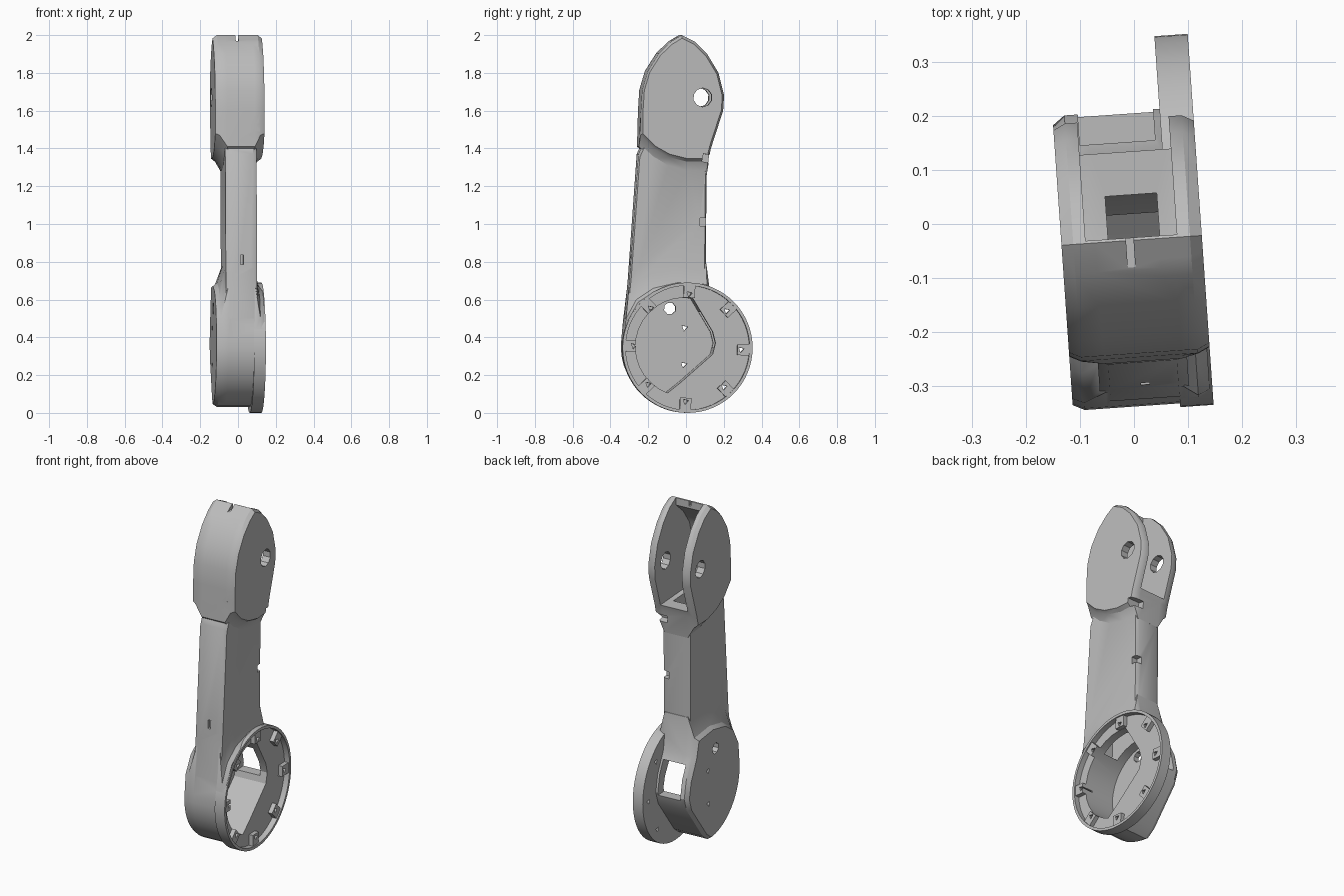
import bpy, bmesh, math
from mathutils import Matrix, Vector

if "Cube" in bpy.data.objects:
    bpy.data.objects.remove(bpy.data.objects["Cube"], do_unlink=True)

grey = bpy.data.materials.new("plain grey")
grey.use_nodes = True
grey.diffuse_color = (0.5, 0.5, 0.5, 1)
grey.node_tree.nodes["Principled BSDF"].inputs["Base Color"].default_value = (0.5, 0.5, 0.5, 1)


def finish(name, bm):
    bmesh.ops.recalc_face_normals(bm, faces=bm.faces)
    me = bpy.data.meshes.new(name)
    bm.to_mesh(me)
    bm.free()
    me.materials.append(grey)
    ob = bpy.data.objects.new(name, me)
    bpy.context.collection.objects.link(ob)
    return ob


def loft(name, sections):
    """Skin a list of (x, [(y, z), ...]) outlines and cap both ends."""
    bm = bmesh.new()
    rings = [[bm.verts.new((x, y, z)) for y, z in pts] for x, pts in sections]
    n = len(rings[0])
    for a, b in zip(rings, rings[1:]):
        for i in range(n):
            j = (i + 1) % n
            bm.faces.new((a[i], a[j], b[j], b[i]))
    bm.faces.new(rings[0])
    bm.faces.new(rings[-1])
    return finish(name, bm)


def prism(name, pts, x0, x1):
    return loft(name, [(x0, pts), (x1, pts)])


def circle(y, z, r, n, start=0.0):
    return [(y + r * math.cos(start + math.tau * i / n),
             z + r * math.sin(start + math.tau * i / n)) for i in range(n)]


def arc(y, z, r, a0, a1, n):
    angles = [math.radians(a0 + (a1 - a0) * i / (n - 1)) for i in range(n)]
    return [(y + r * math.cos(a), z + r * math.sin(a)) for a in angles]


def box(name, centre, size, angle=0.0):
    bm = bmesh.new()
    bmesh.ops.create_cube(bm, size=1)
    bm.transform(Matrix.Translation(centre) @ Matrix.Rotation(angle, 4, 'X')
                 @ Matrix.Diagonal((*size, 1)))
    return finish(name, bm)


def shrink(pts, s):
    cy = sum(p[0] for p in pts) / len(pts)
    cz = sum(p[1] for p in pts) / len(pts)
    return [(cy + (y - cy) * s, cz + (z - cz) * s) for y, z in pts]


def combine(target, other, operation):
    mod = target.modifiers.new("bool", 'BOOLEAN')
    mod.operation, mod.object, mod.solver = operation, other, 'EXACT'
    bpy.context.view_layer.objects.active = target
    bpy.ops.object.modifier_apply(modifier=mod.name)
    bpy.data.objects.remove(other, do_unlink=True)


def bulge(name, face, base, x0, x1):
    """Wide body with softened rims that slopes down into the neck."""
    return loft(name, [(x0, shrink(face, 0.95)), (x0 + 0.022, face), (-0.074, base),
                       (0.072, base), (x1 - 0.022, face), (x1, shrink(face, 0.95))])


# Neck with bevelled edges
neck = [(-0.235, 1.42), (-0.257, 1.37), (-0.305, 0.70), (-0.325, 0.50), (-0.1, 0.48),
        (0.05, 0.55), (0.10, 0.68), (0.105, 1.28), (0.10, 1.42)]
arm = loft("arm_body", [(-0.085, shrink(neck, 0.96)), (-0.066, neck),
                        (0.062, neck), (0.081, shrink(neck, 0.96))])

# Upper head
crown = [(0.105, 1.9), (0.04, 1.965), (-0.03, 2.0), (-0.085, 1.967), (-0.15, 1.905),
         (-0.21, 1.81), (-0.24, 1.71), (-0.247, 1.6)]
back = [(0.125, 1.40), (0.19, 1.6), (0.195, 1.68), (0.165, 1.8)]
head_face = crown + [(-0.248, 1.47), (-0.18, 1.40), (-0.1, 1.355), (0, 1.33), (0.108, 1.33)] + back
head_base = crown + [(-0.255, 1.41), (-0.18, 1.34), (-0.1, 1.29), (0, 1.265), (0.105, 1.26)] + back
combine(arm, bulge("head", head_face, head_base, -0.137, 0.124), 'UNION')

# Lower housing
bowl = arc(-0.02, 0.35, 0.318, 172, 268, 12) + [
    (0.02, 0.07), (0.185, 0.285), (0.21, 0.36), (0.19, 0.46), (0.13, 0.58)]
house_face = bowl + [(0.104, 0.68), (-0.05, 0.69), (-0.18, 0.66), (-0.27, 0.60), (-0.325, 0.50)]
house_base = bowl + [(0.103, 0.79), (-0.05, 0.81), (-0.18, 0.79), (-0.25, 0.75), (-0.308, 0.66)]
combine(arm, bulge("housing", house_face, house_base, -0.137, 0.119), 'UNION')

# Mounting disc, recess and screw bosses
C = 0.345
combine(arm, prism("disc", circle(0, C, 0.345, 64), 0.062, 0.124), 'UNION')
combine(arm, prism("recess", circle(0, C, 0.329, 64), 0.092, 0.3), 'DIFFERENCE')
boss_angles = [math.radians(45 * i - 2) for i in range(8)]
for a in boss_angles:
    boss = box("boss", (0.099, 0.3 * math.cos(a), C + 0.3 * math.sin(a)), (0.036, 0.07, 0.06), a)
    combine(arm, boss, 'UNION')

# Motor chamber and its rear window
chamber = arc(-0.015, 0.35, 0.26, 80, 250, 16) + [
    (-0.03, 0.165), (0.135, 0.31), (0.15, 0.37), (0.135, 0.43)]
combine(arm, prism("chamber", chamber, -0.105, 0.3), 'DIFFERENCE')
combine(arm, box("window", (-0.02, 0.24, 0.44), (0.14, 0.4, 0.19)), 'DIFFERENCE')

# Fork opening in the head, and the channel down the neck
fork = [(-0.025, 2.1), (-0.025, 1.955), (-0.1, 1.89), (-0.165, 1.8), (-0.197, 1.69),
        (-0.2, 1.47), (-0.1, 1.43), (0.4, 1.43), (0.4, 2.1)]
combine(arm, prism("fork", fork, -0.092, 0.078), 'DIFFERENCE')
channel = [(-0.19, 1.5), (-0.22, 0.55), (0.0, 0.55), (0.05, 0.7), (0.055, 1.5)]
combine(arm, prism("channel", channel, -0.05, 0.046), 'DIFFERENCE')

# Axle holes, cable hole and small screw holes
holes = [(0.08, 1.67, 0.05, 10, -0.4, 0.4), (-0.078, 0.553, 0.032, 8, -0.4, 0.0),
         (0.0, 0.45, 0.018, 3, -0.4, 0.0), (-0.005, 0.255, 0.018, 3, -0.4, 0.0)]
holes += [(0.285 * math.cos(a), C + 0.285 * math.sin(a), 0.017, 3, 0.045, 0.3)
          for a in boss_angles]
for y, z, r, n, x0, x1 in holes:
    combine(arm, prism("hole", circle(y, z, r, n, 0.3), x0, x1), 'DIFFERENCE')

# Screw pockets let into the edges of the left half: edge point, outward angle
for y, z, deg in [(-0.085, 1.967, 125), (-0.25, 1.512, 180), (0.118, 1.345, -10),
                  (0.106, 1.01, 0), (-0.3, 0.79, 180)]:
    a = math.radians(deg)
    combine(arm, box("pocket", (0.145, y, z), (0.2, 0.076, 0.042), a), 'DIFFERENCE')

# Narrow slots on the front and crown
combine(arm, box("slot", (0.0, -0.3, 0.81), (0.016, 0.04, 0.05)), 'DIFFERENCE')
combine(arm, box("slot", (-0.01, -0.06, 1.99), (0.014, 0.07, 0.04)), 'DIFFERENCE')

# Small turn about the vertical axis, then shading
arm.rotation_euler.z = math.radians(4)
bpy.ops.object.select_all(action='DESELECT')
arm.select_set(True)
bpy.context.view_layer.objects.active = arm
bpy.ops.object.shade_smooth_by_angle(angle=math.radians(28))
